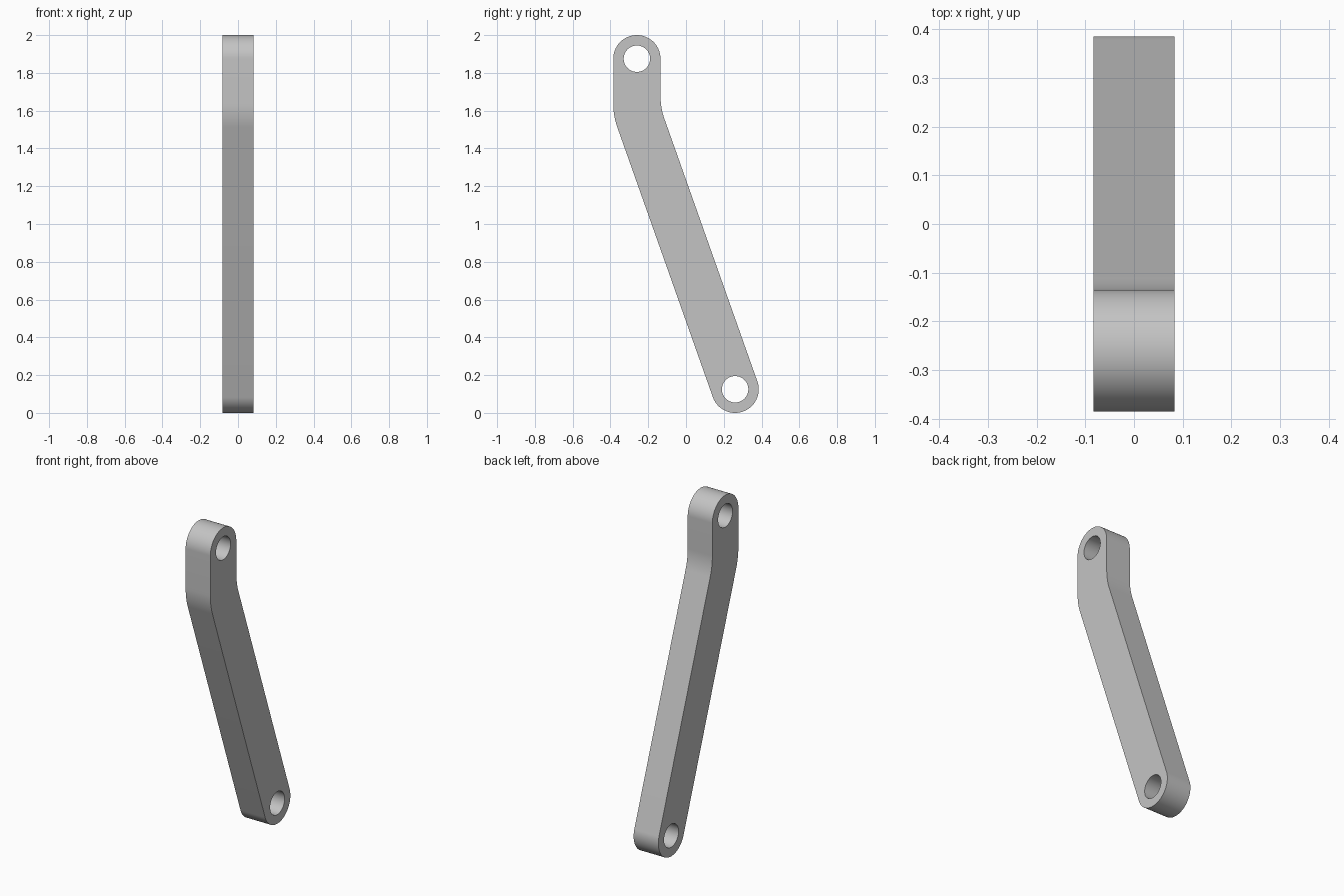
import bpy
import bmesh
from math import pi, cos, sin, tan, atan2
from mathutils import Vector, Matrix

cube = bpy.data.objects.get("Cube")
if cube:
    bpy.data.objects.remove(cube, do_unlink=True)

HALF_THICK = 0.083
RADIUS = 0.125
HOLE = 0.07
BEND_RADIUS = 0.37
TOP = Vector((-0.26, 1.875))
BEND = Vector((-0.26, 1.594))
BOTTOM = Vector((0.26, 0.125))
SLANT = atan2(BOTTOM.x - BEND.x, BEND.y - BOTTOM.y)


def arc(center, radius, start, end, steps):
    """Points (y, z) along an arc, both ends included."""
    return [center + radius * Vector((cos(a), sin(a)))
            for a in (start + (end - start) * i / steps for i in range(steps + 1))]


def bend_arc(side):
    """Rounded corner on one edge, from the upright part to the slanted part."""
    corner = BEND + Vector((side * RADIUS, side * RADIUS * tan(SLANT / 2)))
    center = corner + Vector((BEND_RADIUS, BEND_RADIUS * tan(SLANT / 2)))
    return arc(center, BEND_RADIUS, pi, pi + SLANT, 12)


# Outline of the bent bar: rounded top, front edge, rounded foot, back edge
outline = arc(TOP, RADIUS, 0, pi, 48)
outline += bend_arc(-1)
outline += arc(BOTTOM, RADIUS, pi + SLANT, 2 * pi + SLANT, 48)
outline += reversed(bend_arc(1))
holes = [arc(c, HOLE, 0, 2 * pi, 48)[:-1] for c in (TOP, BOTTOM)]

# Filled profile with two pin holes, extruded to the bar's thickness
curve = bpy.data.curves.new("bar_profile", "CURVE")
curve.dimensions = "2D"
curve.fill_mode = "BOTH"
curve.extrude = HALF_THICK
for loop in [outline] + holes:
    spline = curve.splines.new("POLY")
    spline.points.add(len(loop) - 1)
    for point, p in zip(spline.points, loop):
        point.co = (p.x, p.y, 0, 1)
    spline.use_cyclic_u = True

bar = bpy.data.objects.new("link_bar", curve)
bpy.context.collection.objects.link(bar)
bpy.ops.object.select_all(action="DESELECT")
bar.select_set(True)
bpy.context.view_layer.objects.active = bar
bpy.ops.object.convert(target="MESH")
bar = bpy.context.object

# Stand the profile up in the side plane and weld it into one solid
mesh = bar.data
mesh.transform(Matrix(((0, 0, 1, 0), (1, 0, 0, 0), (0, 1, 0, 0), (0, 0, 0, 1))))
bm = bmesh.new()
bm.from_mesh(mesh)
bmesh.ops.remove_doubles(bm, verts=bm.verts, dist=0.0001)
bmesh.ops.dissolve_degenerate(bm, edges=bm.edges, dist=0.0001)
bmesh.ops.recalc_face_normals(bm, faces=bm.faces)
bm.to_mesh(mesh)
bm.free()
bpy.ops.object.shade_smooth_by_angle(angle=pi / 6)

# Plain grey finish
grey = bpy.data.materials.new("light grey")
grey.use_nodes = True
color = (0.55, 0.55, 0.55, 1)
grey.diffuse_color = color
grey.node_tree.nodes["Principled BSDF"].inputs["Base Color"].default_value = color
mesh.materials.clear()
mesh.materials.append(grey)
